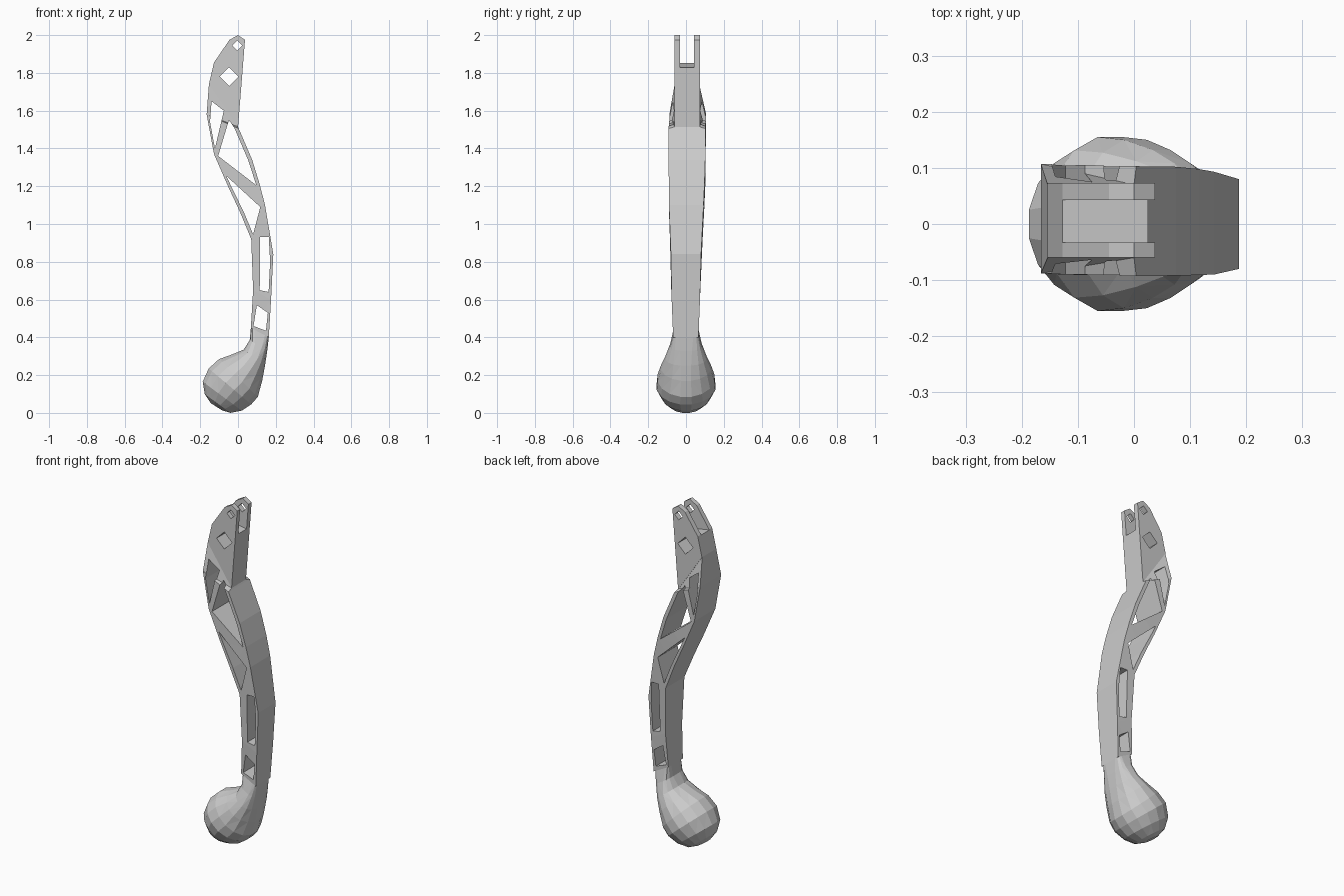
import bpy, bmesh
from math import cos, sin, pi, copysign

if "Cube" in bpy.data.objects:
    bpy.data.objects.remove(bpy.data.objects["Cube"])


def make(name, verts, faces):
    bm = bmesh.new()
    vs = [bm.verts.new(v) for v in verts]
    for f in faces:
        bm.faces.new([vs[i] for i in f])
    bmesh.ops.recalc_face_normals(bm, faces=bm.faces)
    bmesh.ops.triangulate(bm, faces=bm.faces)
    me = bpy.data.meshes.new(name)
    bm.to_mesh(me)
    bm.free()
    ob = bpy.data.objects.new(name, me)
    bpy.context.collection.objects.link(ob)
    return ob


def loft(name, rings):
    n = len(rings[0])
    faces = [[k * n + i, k * n + (i + 1) % n, (k + 1) * n + (i + 1) % n, (k + 1) * n + i]
             for k in range(len(rings) - 1) for i in range(n)]
    faces += [list(range(n)), [(len(rings) - 1) * n + i for i in range(n)]]
    return make(name, [v for r in rings for v in r], faces)


def prism(name, outline, y0, y1):
    return loft(name, [[(x, y, z) for x, z in outline] for y in (y0, y1)])


def cut(target, outline, y0=-0.4, y1=0.4):
    c = prism(target.name + "_cutter", outline, y0, y1)
    m = target.modifiers.new("cut", 'BOOLEAN')
    m.operation = 'DIFFERENCE'
    m.solver = 'EXACT'
    m.object = c
    bpy.context.view_layer.objects.active = target
    bpy.ops.object.modifier_apply(modifier=m.name)
    bpy.data.objects.remove(c)


def diamond(x, z, r):
    return [(x - r, z), (x, z - r), (x + r, z), (x, z + r)]


# Curved blade: left x/z, right x/z, y range at left edge, y range at right edge
sections = [
    (-.154, 1.74, 0, 1.515, -.06, .07, -.06, .07),
    (-.166, 1.58, .004, 1.505, -.088, .107, -.093, .103),
    (-.127, 1.37, .075, 1.34, -.09, .104, -.092, .102),
    (-.053, 1.20, .115, 1.21, -.09, .102, -.091, .098),
    (.010, 1.065, .143, 1.10, -.09, .096, -.09, .093),
    (.070, .92, .187, .84, -.085, .088, -.08, .08),
    (.080, .65, .175, .60, -.078, .076, -.076, .074),
    (.068, .45, .163, .40, -.068, .066, -.068, .066),
]
blade = loft("lever_blade", [
    [(xl, a, zl), (xr, c, zr), (xr, d, zr), (xl, b, zl)]
    for xl, zl, xr, zr, a, b, c, d in sections])

# Openings that leave the thin strips and diagonal ribs
openings = [
    [(-.14, 1.65), (-.075, 1.60), (-.122, 1.40), (-.148, 1.54)],
    [(-.048, 1.55), (-.02, 1.51), (.055, 1.335), (.097, 1.205), (-.105, 1.36)],
    [(-.062, 1.255), (-.034, 1.195), (.03, 1.065), (.08, .945), (.118, 1.09)],
    [(.117, .93), (.163, .93), (.170, .80), (.162, .64), (.115, .65)],
    [(.10, .57), (.158, .53), (.148, .435), (.082, .46)],
]
for o in openings:
    cut(blade, o)

# Forked pivot head with slot, pivot holes and lower hole
head = prism("pivot_head", [(0, 1.51), (.037, 1.975), (0, 2.0), (-.045, 1.975),
                            (-.127, 1.855), (-.154, 1.74)], -.06, .073)
cut(head, [(-.3, 1.88), (.2, 1.80), (.2, 2.2), (-.3, 2.2)], -.033, .043)
cut(head, diamond(-.047, 1.78, .05))
cut(head, diamond(-.004, 1.945, .026))

# Rounded ball tip blending up into the blade: left x/z, right x/z, half width, squareness
tip = [
    (.068, .45, .163, .40, .067, .35),
    (.062, .385, .155, .33, .083, .6),
    (.03, .335, .143, .25, .108, .85),
    (-.03, .31, .128, .17, .132, 1),
    (-.10, .285, .105, .085, .150, 1),
    (-.155, .235, .07, .045, .155, 1),
    (-.187, .165, .02, .012, .128, 1),
    (-.176, .10, -.04, .0, .09, 1),
    (-.145, .052, -.085, .014, .04, 1),
]
N = 16
rings = []
for xl, zl, xr, zr, h, p in tip:
    ring = []
    for i in range(N):
        a = 2 * pi * (i + .5) / N
        # scaled so the extreme points reach the outline
        c = copysign(abs(cos(a) / cos(pi / N)) ** p, cos(a))
        s = copysign(abs(sin(a) / cos(pi / N)) ** p, sin(a))
        ring.append(((xl + xr) / 2 + c * (xr - xl) / 2, s * h,
                     (zl + zr) / 2 + c * (zr - zl) / 2))
    rings.append(ring)
loft("ball_tip", rings)
